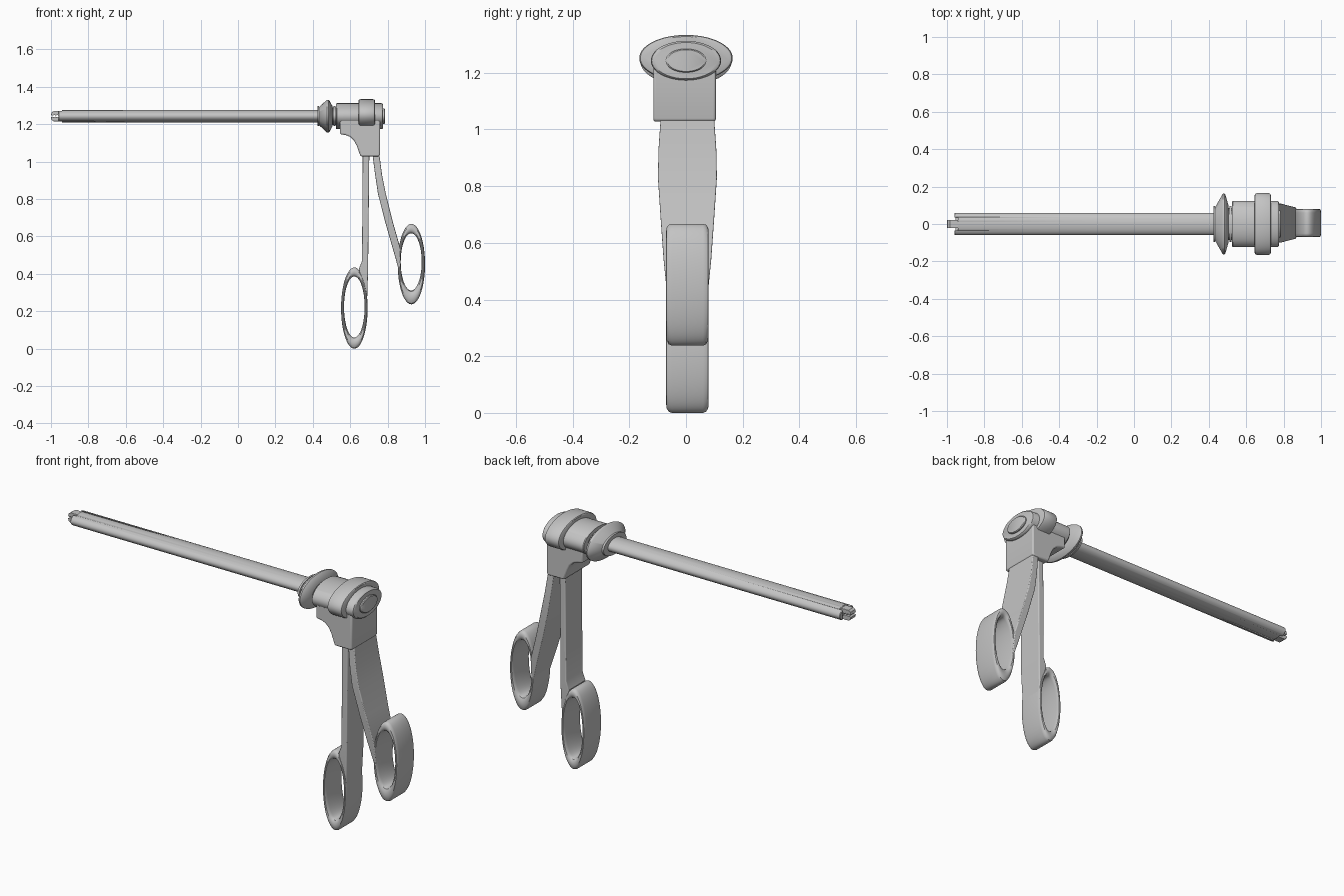
import bpy, bmesh, math

cube = bpy.data.objects.get("Cube")
if cube:
    bpy.data.objects.remove(cube, do_unlink=True)

steel = bpy.data.materials.new("brushed_steel")
steel.use_nodes = True
GREY = (0.55, 0.55, 0.55, 1)
steel.diffuse_color = GREY
steel.node_tree.nodes["Principled BSDF"].inputs["Base Color"].default_value = GREY

AXIS_Z = 1.243


def finish(name, bm, bevel=0.0, segments=3):
    bmesh.ops.recalc_face_normals(bm, faces=bm.faces)
    mesh = bpy.data.meshes.new(name)
    bm.to_mesh(mesh)
    bm.free()
    mesh.materials.append(steel)
    ob = bpy.data.objects.new(name, mesh)
    bpy.context.collection.objects.link(ob)
    bpy.ops.object.select_all(action='DESELECT')
    ob.select_set(True)
    bpy.context.view_layer.objects.active = ob
    bpy.ops.object.shade_smooth_by_angle(angle=math.radians(35))
    if bevel:
        mod = ob.modifiers.new("rounded_edges", 'BEVEL')
        mod.width = bevel
        mod.segments = segments
        mod.limit_method = 'ANGLE'
        mod.angle_limit = math.radians(40)
    return ob


def loft(name, loops, closed=False, bevel=0.0):
    """Skin a list of equal point loops; cap the ends unless closed."""
    bm = bmesh.new()
    rows = [[bm.verts.new(p) for p in loop] for loop in loops]
    n = len(rows[0])
    pairs = list(zip(rows, rows[1:]))
    if closed:
        pairs.append((rows[-1], rows[0]))
    else:
        bm.faces.new(rows[0])
        bm.faces.new(rows[-1])
    for a, b in pairs:
        for i in range(n):
            j = (i + 1) % n
            bm.faces.new((a[i], a[j], b[j], b[i]))
    return finish(name, bm, bevel)


def lathe(name, profile, flat, z=AXIS_Z, n=64):
    """Turn (x, radius) points around the shaft axis, flattened in height."""
    angles = [2 * math.pi * i / n for i in range(n)]
    return loft(name, [[(x, r * math.cos(a), z + r * flat * math.sin(a))
                        for a in angles] for x, r in profile])


def box(bm, x0, x1, y0, y1, z0, z1):
    made = bmesh.ops.create_cube(bm, size=1)["verts"]
    for v in made:
        v.co = ((x0 + x1) / 2 + v.co.x * (x1 - x0),
                (y0 + y1) / 2 + v.co.y * (y1 - y0),
                (z0 + z1) / 2 + v.co.z * (z1 - z0))


def prism(name, points, y0, y1, bevel):
    return loft(name, [[(x, y, z) for x, z in points] for y in (y0, y1)],
                bevel=bevel)


def finger_ring(name, outer, inner, n=64):
    """Oval loop with a rounded section; ovals are (x, z, rx, rz)."""
    section = [(1, -.055), (1, .055), (.93, .066), (.75, .073), (.5, .075),
               (.25, .073), (.07, .066), (0, .055)]
    section += [(t, -y) for t, y in reversed(section[2:])]
    loops = []
    for t, y in section:
        cx, cz, rx, rz = [i + (o - i) * t for o, i in zip(outer, inner)]
        loops.append([(cx + rx * math.cos(2 * math.pi * k / n), y + .005,
                       cz + rz * math.sin(2 * math.pi * k / n))
                      for k in range(n)])
    return loft(name, loops, closed=True)


def arm(name, stations):
    """Flat bar through (left x, right x, z, half width) stations."""
    return loft(name, [[(a, .005 - w, z), (b, .005 - w, z),
                        (b, .005 + w, z), (a, .005 + w, z)]
                       for a, b, z, w in stations], bevel=.007)


# Shaft with a slotted tip
shaft = lathe("shaft", [(-.96, .057), (-.957, .06), (.45, .06)], .57)
bm = bmesh.new()
box(bm, -1.1, -.94, -.036, .036, 1.1, 1.4)
cutter = finish("tip_slot_cutter", bm)
cutter.hide_render = True
cutter.hide_viewport = True
slot = shaft.modifiers.new("tip_slot", 'BOOLEAN')
slot.object = cutter
slot.operation = 'DIFFERENCE'
slot.solver = 'EXACT'

# Jaws: toothed mirrored halves
for name, s in (("upper_jaw", 1), ("lower_jaw", -1)):
    teeth = [(-.99 + .008 * i, AXIS_Z + s * (.002 + .005 * (i % 2)))
             for i in range(7)]
    shell = [(-.93, AXIS_Z + s * .028), (-.985, AXIS_Z + s * .028),
             (-.996, AXIS_Z + s * .02), (-1, AXIS_Z + s * .006)]
    prism(name, teeth + shell, -.022, .022, .002)
bm = bmesh.new()
box(bm, -.955, -.93, -.036, .036, AXIS_Z - .008, AXIS_Z + .008)
finish("jaw_pivot", bm, .003)

# Collar, neck, housing, clamp band and end cap
lathe("collar_washer", [(.424, .097), (.434, .097)], .55)
lathe("flared_collar", [(.434, .09), (.472, .157), (.477, .162), (.484, .162),
                        (.489, .155), (.505, .1)], .54)
lathe("neck", [(.50, .085), (.53, .085)], .55)
lathe("neck_washer", [(.511, .097), (.52, .097)], .55)
lathe("housing", [(.525, .12), (.529, .124), (.765, .124), (.772, .121),
                  (.776, .114)], .56)
lathe("clamp_band", [(.645, .153), (.648, .161), (.655, .165), (.722, .165),
                     (.729, .161), (.732, .153)], .495, z=1.252)
lathe("end_cap", [(.77, .072), (.782, .072), (.786, .066)], .58)

# Handle bracket with a swept front
prism("bracket", [(.545, 1.235), (.545, 1.147), (.575, 1.142), (.6, 1.132),
                  (.62, 1.113), (.635, 1.085), (.655, 1.028), (.756, 1.028),
                  (.76, 1.04), (.76, 1.235)], -.115, .105, .008)

# Front handle
arm("front_handle_arm", [(.668, .702, 1.1, .073), (.667, .702, 1.03, .073),
                         (.663, .696, .47, .073), (.646, .696, .425, .073),
                         (.676, .692, .32, .07), (.68, .69, .24, .065)])
finger_ring("front_finger_ring", (.622, .217, .071, .217),
            (.622, .223, .055, .163))

# Rear handle
arm("rear_handle_arm", [(.712, .748, 1.1, .093), (.72, .757, 1.03, .095),
                        (.733, .77, .93, .102), (.748, .79, .83, .104),
                        (.786, .827, .68, .094), (.826, .867, .54, .084),
                        (.857, .87, .43, .073), (.868, .876, .36, .065)])
finger_ring("rear_finger_ring", (.927, .452, .073, .215),
            (.926, .464, .056, .153))
